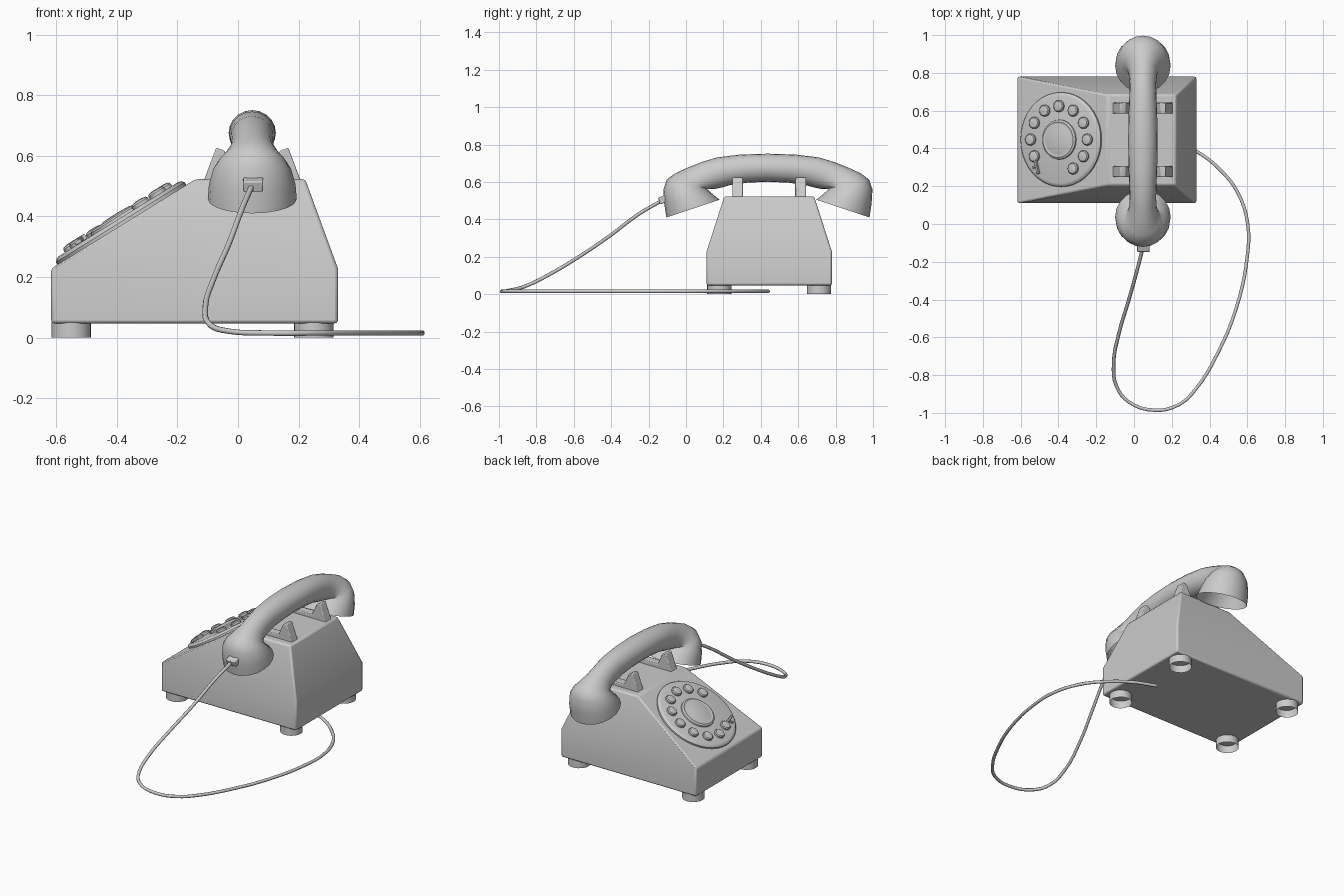
import bpy, bmesh
from math import sin, cos, pi, atan2, radians
from mathutils import Matrix, Vector

if "Cube" in bpy.data.objects:
    bpy.data.objects.remove(bpy.data.objects["Cube"])

CX, CY = 0.047, 0.438          # handset centre


def finish(name, bm, bevel=0.0, matrix=None, smooth=35, fix=True):
    if fix:
        bmesh.ops.recalc_face_normals(bm, faces=bm.faces)
    me = bpy.data.meshes.new(name)
    bm.to_mesh(me)
    bm.free()
    ob = bpy.data.objects.new(name, me)
    bpy.context.collection.objects.link(ob)
    if matrix:
        ob.matrix_world = matrix
    if bevel:
        m = ob.modifiers.new("bevel", 'BEVEL')
        m.width, m.segments = bevel, 2
    bpy.ops.object.select_all(action='DESELECT')
    ob.select_set(True)
    bpy.context.view_layer.objects.active = ob
    bpy.ops.object.shade_smooth_by_angle(angle=radians(smooth))
    return ob


def loft(rings, cap_start=True, cap_end=True):
    bm = bmesh.new()
    vs = [[bm.verts.new(p) for p in r] for r in rings]
    n = len(vs[0])
    for a, b in zip(vs, vs[1:]):
        for i in range(n):
            j = (i + 1) % n
            bm.faces.new((a[i], a[j], b[j], b[i]))
    if cap_start:
        bm.faces.new(vs[0][::-1])
    if cap_end:
        bm.faces.new(vs[-1])
    return bm


def lathe(name, profile, segs, matrix, cap_start=False, cap_end=True):
    rings = [[(r * cos(2 * pi * i / segs), r * sin(2 * pi * i / segs), z)
              for i in range(segs)] for r, z in profile]
    return finish(name, loft(rings, cap_start, cap_end), matrix=matrix, fix=False)


def box(name, size, matrix, bevel):
    bm = bmesh.new()
    bmesh.ops.create_cube(bm, size=1)
    bmesh.ops.scale(bm, vec=size, verts=bm.verts)
    return finish(name, bm, bevel, matrix)


def rect(x0, x1, y0, y1, z):
    return [(x0, y0, z), (x1, y0, z), (x1, y1, z), (x0, y1, z)]


# Body: straight base with a wedge top
finish("body", loft([rect(-0.617, 0.33, 0.11, 0.78, 0.047),
                     rect(-0.617, 0.33, 0.11, 0.78, 0.228),
                     rect(-0.14, 0.222, 0.205, 0.685, 0.523)]), bevel=0.01, smooth=30)

# Feet: open cups
for x in (-0.55, 0.25):
    for y in (0.178, 0.711):
        lathe("foot", [(0.065, 0), (0.065, 0.05)], 24, Matrix.Translation((x, y, 0)))

# Cradle: two U-shaped supports
prong = [(-0.163, 0.51), (-0.119, 0.627), (-0.092, 0.617), (-0.06, 0.545)]
outline = prong + [(-x, z) for x, z in reversed(prong)]
for y in (0.277, 0.613):
    rings = [[(CX + x, y + d, z) for x, z in outline] for d in (-0.029, 0.029)]
    finish("cradle_support", loft(rings), bevel=0.005, smooth=30)

# Dial on the sloped face
dial_m = Matrix.Translation((-0.381, 0.447, 0.369)) @ Matrix.Rotation(-atan2(0.295, 0.475), 4, 'Y')
lathe("dial_plate", [(0.25, -0.005), (0.25, 0.014), (0.242, 0.023), (0.232, 0.026)], 40, dial_m)
lathe("dial_hub", [(0.106, 0.024), (0.104, 0.034), (0.094, 0.04), (0.088, 0.037),
                   (0.08, 0.038), (0.05, 0.044), (0.02, 0.046)], 32, dial_m)
for k in range(-4, 6):
    a = radians(30 * k)
    pos = Matrix.Translation((0.177 * sin(a), 0.177 * cos(a), 0.024))
    lathe("dial_button", [(0.031, 0), (0.031, 0.012), (0.026, 0.018), (0.012, 0.021)],
          16, dial_m @ pos)
box("finger_stop", (0.012, 0.075, 0.02), dial_m @ Matrix.Translation((-0.135, -0.145, 0.035))
    @ Matrix.Rotation(radians(14), 4, 'Z'), 0.003)
box("finger_stop_tip", (0.036, 0.01, 0.012), dial_m @ Matrix.Translation((-0.148, -0.142, 0.032))
    @ Matrix.Rotation(radians(30), 4, 'Z'), 0.003)

# Handset: sections given as outer point, inner point, half width; mirrored in y
half = [(-0.105, 0.41, 0.18, 0.505, 0.147),
        (-0.116, 0.48, 0.148, 0.53, 0.143),
        (-0.121, 0.56, 0.118, 0.557, 0.128),
        (-0.103, 0.612, 0.108, 0.565, 0.108),
        (-0.06, 0.645, 0.122, 0.562, 0.088),
        (0.005, 0.675, 0.15, 0.562, 0.074),
        (0.08, 0.705, 0.19, 0.57, 0.07),
        (0.165, 0.731, 0.24, 0.584, 0.072),
        (0.29, 0.746, 0.33, 0.596, 0.076),
        (0.438, 0.751, 0.438, 0.601, 0.078)]
sections = half + [(2 * CY - a, b, 2 * CY - c, d, w) for a, b, c, d, w in reversed(half[:-1])]
rings = []
for ay, az, by, bz, w in sections:
    o, i = Vector((CX, ay, az)), Vector((CX, by, bz))
    mid, arm = (o + i) / 2, (o - i) / 2
    rings.append([mid + arm * cos(t) + Vector((w * sin(t), 0, 0))
                  for t in (2 * pi * k / 20 for k in range(20))])
finish("handset", loft(rings, False, False), smooth=60)

# Cord and its socket
box("cord_socket", (0.066, 0.06, 0.038), Matrix.Translation((0.05, -0.115, 0.508))
    @ Matrix.Rotation(radians(20), 4, 'X'), 0.005)
path = [(0.048, -0.12, 0.505), (0.015, -0.25, 0.43), (-0.03, -0.41, 0.31),
        (-0.08, -0.58, 0.195), (-0.108, -0.74, 0.1), (-0.092, -0.86, 0.042),
        (-0.03, -0.94, 0.021), (0.11, -0.986, 0.015), (0.24, -0.955, 0.015),
        (0.33, -0.87, 0.015), (0.44, -0.69, 0.015), (0.54, -0.45, 0.015),
        (0.598, -0.185, 0.015), (0.602, 0.0, 0.015), (0.55, 0.165, 0.015),
        (0.465, 0.278, 0.015), (0.33, 0.385, 0.015), (0.2, 0.44, 0.015)]
cu = bpy.data.curves.new("cord", 'CURVE')
cu.dimensions = '3D'
cu.bevel_depth, cu.bevel_resolution, cu.resolution_u = 0.0095, 2, 4
cu.use_fill_caps = True
sp = cu.splines.new('BEZIER')
sp.bezier_points.add(len(path) - 1)
for bp, co in zip(sp.bezier_points, path):
    bp.co = co
    bp.handle_left_type = bp.handle_right_type = 'AUTO'
bpy.context.collection.objects.link(bpy.data.objects.new("cord", cu))
